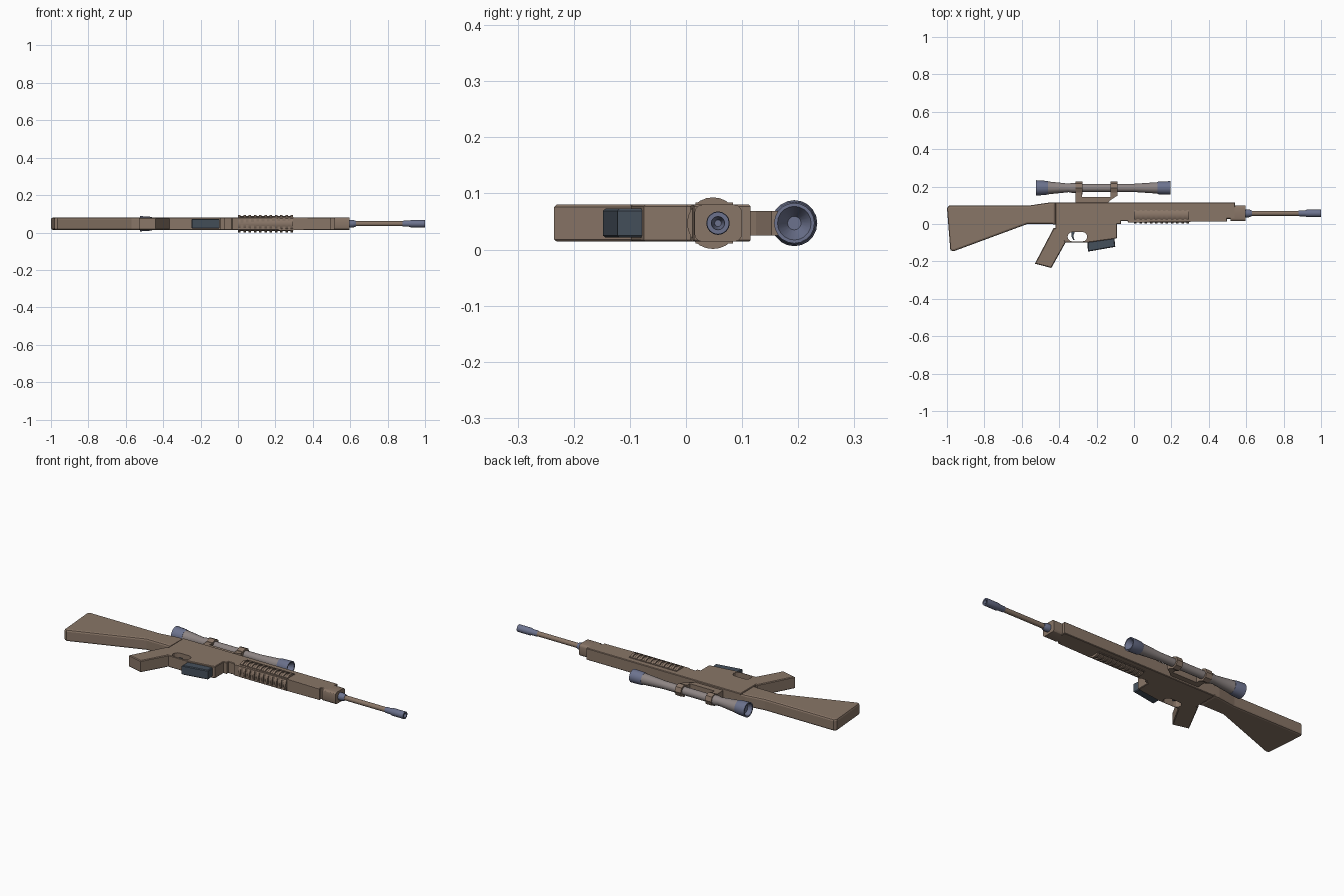
import bpy, bmesh, math

if "Cube" in bpy.data.objects:
    bpy.data.objects.remove(bpy.data.objects["Cube"])

ZC = 0.047        # mid plane of the model
BORE_Y = 0.057    # barrel axis
SCOPE_Y = 0.193   # scope axis


def material(name, rgb):
    m = bpy.data.materials.new(name)
    m.diffuse_color = (*rgb, 1)
    m.use_nodes = True
    m.node_tree.nodes["Principled BSDF"].inputs["Base Color"].default_value = m.diffuse_color
    return m


BROWN = material("tan_brown", (0.25, 0.18, 0.135))
BLUE = material("steel_blue", (0.15, 0.17, 0.27))
GREY = material("warm_grey", (0.27, 0.235, 0.23))
DARK = material("dark_slate", (0.06, 0.08, 0.105))


def finish(name, bm, mat, smooth=None):
    bmesh.ops.recalc_face_normals(bm, faces=bm.faces)
    me = bpy.data.meshes.new(name)
    bm.to_mesh(me)
    bm.free()
    ob = bpy.data.objects.new(name, me)
    bpy.context.collection.objects.link(ob)
    me.materials.append(mat)
    if smooth:
        bpy.ops.object.select_all(action='DESELECT')
        ob.select_set(True)
        bpy.context.view_layer.objects.active = ob
        bpy.ops.object.shade_smooth_by_angle(angle=math.radians(smooth))
    return ob


def plate(name, pts, half, mat, bevel=0, segments=2):
    """Side profile in XY, extruded symmetrically about the mid plane."""
    bm = bmesh.new()
    face = bm.faces.new([bm.verts.new((x, y, ZC - half)) for x, y in pts])
    ext = bmesh.ops.extrude_face_region(bm, geom=[face])
    for v in ext["geom"]:
        if isinstance(v, bmesh.types.BMVert):
            v.co.z = ZC + half
    if bevel:
        rim = [e for e in bm.edges if abs(e.verts[0].co.z - e.verts[1].co.z) < 1e-6]
        bmesh.ops.bevel(bm, geom=rim, offset=bevel, segments=segments,
                        profile=0.5, affect='EDGES')
    return finish(name, bm, mat)


def lathe(name, prof, y, mat, sides=20):
    """Profile of (x, radius) spun about an axis parallel to X."""
    bm = bmesh.new()
    rings = []
    for x, r in prof:
        rings.append([bm.verts.new((x, y + r * math.cos(2 * math.pi * i / sides),
                                    ZC + r * math.sin(2 * math.pi * i / sides)))
                      for i in range(sides)])
    for a, b in zip(rings, rings[1:]):
        for i in range(sides):
            j = (i + 1) % sides
            bm.faces.new((a[i], a[j], b[j], b[i]))
    bm.faces.new(rings[0])
    bm.faces.new(rings[-1])
    return finish(name, bm, mat, 35)


# Shoulder stock
plate("stock", [(-1, 0.085), (-0.988, 0.099), (-0.56, 0.099), (-0.45, 0.115), (-0.42, 0.115),
                (-0.42, -0.004), (-0.44, 0.0), (-0.57, 0.0), (-0.965, -0.146), (-0.982, -0.140)],
      0.033, BROWN, 0.010)

# Receiver with fore-end, and the trigger opening cut through it
receiver = plate("receiver", [
    (-0.42, 0.115), (0.54, 0.115), (0.54, 0.028), (0.498, 0.028), (0.498, 0.014),
    (0.30, 0.012), (-0.03, 0.008), (-0.035, 0.015), (-0.07, 0.015), (-0.07, 0.0),
    (-0.09, 0.0), (-0.09, -0.075), (-0.11, -0.08), (-0.24, -0.098), (-0.37, -0.098),
    (-0.42, -0.03)], 0.033, BROWN, 0.003, 1)
hole = []
for cx, start in ((-0.275, -90), (-0.33, 90)):
    for i in range(7):
        a = math.radians(start + 30 * i)
        hole.append((cx + 0.025 * math.cos(a), -0.068 + 0.025 * math.sin(a)))
cutter = plate("trigger_opening_cutter", hole, 0.08, BROWN)
cutter.hide_render = True
cutter.hide_viewport = False
cutter.display_type = 'WIRE'
cut = receiver.modifiers.new("trigger_opening", 'BOOLEAN')
cut.object = cutter
cut.operation = 'DIFFERENCE'
cut.solver = 'EXACT'

# Trigger, grip, magazine
plate("trigger", [(-0.335, -0.04), (-0.315, -0.04), (-0.325, -0.062), (-0.318, -0.085),
                  (-0.325, -0.086), (-0.335, -0.066)], 0.008, DARK)
plate("pistol_grip", [(-0.43, -0.022), (-0.40, -0.02), (-0.365, -0.098), (-0.442, -0.235),
                      (-0.53, -0.212)], 0.033, BROWN, 0.004, 1)
plate("magazine", [(-0.248, -0.09), (-0.105, -0.072), (-0.10, -0.122), (-0.247, -0.148)],
      0.026, DARK, 0.004, 1)

# Nose block with rounded corners
bm = bmesh.new()
bmesh.ops.create_cube(bm, size=1)
for v in bm.verts:
    v.co = (0.555 + 0.08 * v.co.x, 0.0575 + 0.085 * v.co.y, ZC + 0.066 * v.co.z)
long_edges = [e for e in bm.edges if abs(e.verts[0].co.x - e.verts[1].co.x) > 0.05]
bmesh.ops.bevel(bm, geom=long_edges, offset=0.014, segments=3, profile=0.5, affect='EDGES')
finish("nose_block", bm, BROWN, 30)

# Ribbed hand grip: one core with evenly spaced ribs
ribs = [(0.0, 0.046)]
step = 0.295 / 10.5
for i in range(11):
    x = i * step
    ribs += [(x + step * 0.5, 0.046), (x + step * 0.5, 0.040)]
    if i < 10:
        ribs += [(x + step, 0.040), (x + step, 0.046)]
lathe("ribbed_handguard", ribs[:-1], 0.048, BROWN, 24)
# Thin frame bars above and below the ribs on both faces
for y, label in ((0.021, "lower"), (0.080, "upper")):
    plate(label + "_rib_frame", [(0, y - 0.004), (0.297, y - 0.004), (0.297, y + 0.004),
                                 (0, y + 0.004)], 0.0365, BROWN)

# Barrel
lathe("barrel_collar", [(0.59, 0.021), (0.615, 0.021), (0.63, 0.015)], BORE_Y, BLUE, 16)
lathe("barrel", [(0.60, 0.0135), (0.89, 0.0135)], BORE_Y, BROWN, 16)
lathe("muzzle", [(0.88, 0.0135), (0.885, 0.016), (0.915, 0.016), (0.925, 0.020), (1.0, 0.020),
                 (1.0, 0.012), (0.96, 0.006)], BORE_Y, BLUE, 16)

# Scope
lathe("scope_tube", [(-0.475, 0.036), (-0.35, 0.023), (-0.33, 0.027), (-0.305, 0.027),
                     (-0.30, 0.022), (0.0, 0.022), (0.135, 0.031)], SCOPE_Y, GREY)
lathe("scope_eyepiece", [(-0.46, 0.0355), (-0.475, 0.038), (-0.524, 0.041), (-0.524, 0.034),
                         (-0.50, 0.028)], SCOPE_Y, BLUE)
lathe("scope_objective", [(0.125, 0.031), (0.132, 0.034), (0.194, 0.036), (0.194, 0.030),
                          (0.16, 0.012)], SCOPE_Y, BLUE)

# Scope mount: base bracket and two clamps
plate("mount_base", [(-0.312, 0.11), (-0.312, 0.18), (-0.278, 0.18), (-0.278, 0.145),
                     (-0.125, 0.145), (-0.125, 0.18), (-0.088, 0.18), (-0.088, 0.152),
                     (-0.13, 0.125), (-0.14, 0.11)], 0.022, BROWN)
for label, x0, x1 in (("rear", -0.314, -0.276), ("front", -0.125, -0.088)):
    lathe(label + "_scope_clamp", [(x0, 0.034), (x1, 0.034)], SCOPE_Y, BROWN, 8)
